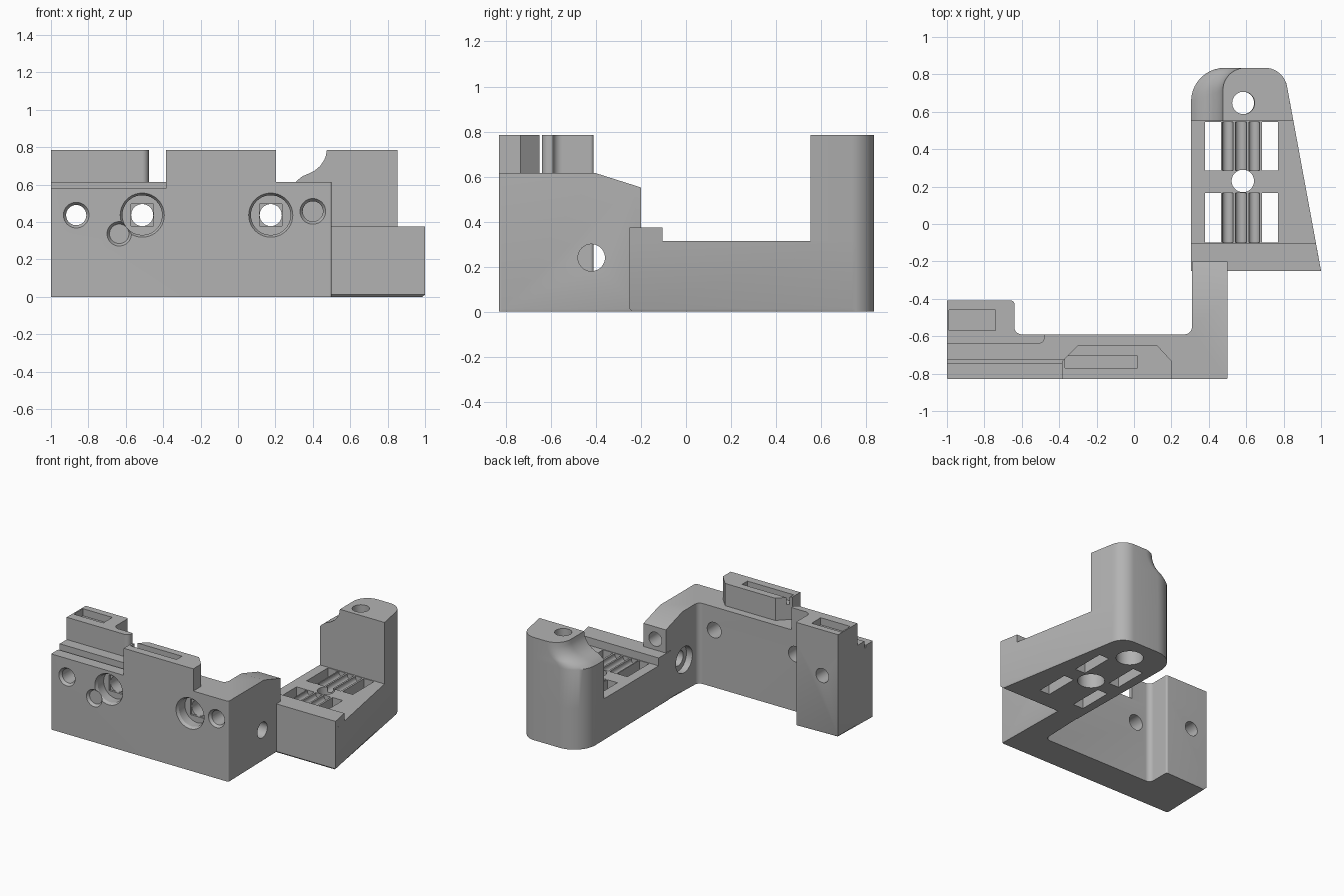
import bpy, bmesh, math
from mathutils import Vector, Matrix

cube = bpy.data.objects.get("Cube")
if cube:
    bpy.data.objects.remove(cube, do_unlink=True)

grey = bpy.data.materials.new("plain grey")
grey.use_nodes = True
colour = (0.45, 0.45, 0.45, 1)
grey.diffuse_color = colour
grey.node_tree.nodes["Principled BSDF"].inputs["Base Color"].default_value = colour


def fillet(corners, steps=10):
    """Turn (x, y, radius) corners into an outline with rounded corners."""
    out = []
    for i, (x, y, r) in enumerate(corners):
        p = Vector((x, y))
        if r == 0:
            out.append(p)
            continue
        a = (Vector(corners[i - 1][:2]) - p).normalized()
        b = (Vector(corners[(i + 1) % len(corners)][:2]) - p).normalized()
        half = a.angle(b) / 2
        centre = p + (a + b).normalized() * r / math.sin(half)
        start = p + a * r / math.tan(half) - centre
        end = p + b * r / math.tan(half) - centre
        sweep = start.angle_signed(end)
        for k in range(steps + 1):
            out.append(centre + Matrix.Rotation(-sweep * k / steps, 2) @ start)
    return out


def make(name, bm):
    bmesh.ops.recalc_face_normals(bm, faces=bm.faces)
    mesh = bpy.data.meshes.new(name)
    bm.to_mesh(mesh)
    bm.free()
    mesh.materials.append(grey)
    ob = bpy.data.objects.new(name, mesh)
    bpy.context.collection.objects.link(ob)
    return ob


def loft(name, levels, chamfer=0):
    """Skin a stack of (outline, z) levels and close both ends."""
    bm = bmesh.new()
    rings = [[bm.verts.new((p[0], p[1], z)) for p in pts] for pts, z in levels]
    n = len(rings[0])
    for low, high in zip(rings, rings[1:]):
        for i in range(n):
            j = (i + 1) % n
            bm.faces.new((low[i], low[j], high[j], high[i]))
    bm.faces.new(rings[0][::-1])
    bm.faces.new(rings[-1])
    if chamfer:
        edges = [e for e in bm.edges if all(v in rings[0] for v in e.verts)]
        bmesh.ops.bevel(bm, geom=edges, offset=chamfer, segments=1, affect='EDGES')
    return make(name, bm)


def prism(name, corners, z0, z1, chamfer=0):
    pts = fillet(corners)
    return loft(name, [(pts, z0), (pts, z1)], chamfer)


def box(x0, x1, y0, y1, z0, z1):
    return prism("cutter", [(x0, y0, 0), (x1, y0, 0), (x1, y1, 0), (x0, y1, 0)], z0, z1)


def rod(axis, start, length, r, r_end=None):
    """Cylinder or cone running along an axis from a start point."""
    bm = bmesh.new()
    bmesh.ops.create_cone(bm, cap_ends=True, segments=40, radius1=r,
                          radius2=r if r_end is None else r_end, depth=length)
    turn = Vector((0, 0, 1)).rotation_difference(Vector(axis)).to_matrix().to_4x4()
    place = Matrix.Translation(Vector(start) + Vector(axis) * length / 2)
    bmesh.ops.transform(bm, matrix=place @ turn, verts=bm.verts)
    return make("cutter", bm)


def cut(ob, cutters):
    for c in cutters:
        mod = ob.modifiers.new("cut", 'BOOLEAN')
        mod.operation, mod.solver, mod.object = 'DIFFERENCE', 'EXACT', c
    graph = bpy.context.evaluated_depsgraph_get()
    mesh = bpy.data.meshes.new_from_object(ob.evaluated_get(graph))
    ob.modifiers.clear()
    ob.data = mesh
    for c in cutters:
        bpy.data.objects.remove(c, do_unlink=True)


X, Y, Z = (1, 0, 0), (0, 1, 0), (0, 0, 1)

# Bracket: front wall with a lug on the right end and an arm on the left end
bracket = prism("bracket", [
    (-1, -.83, .01), (.5, -.83, .01), (.5, -.2, 0), (.31, -.2, 0), (.31, -.59, .04),
    (-.64, -.59, .04), (-.64, -.41, .015), (-1, -.41, 0)], 0, .615, .012)
holes = []
# plain screw holes with a countersunk rim
for x, z in ((-.865, .437), (.4, .457)):
    holes += [rod(Y, (x, -.9, z), .9, .054), rod(Y, (x, -.84, z), .03, .076, .054)]
# counterbored screw holes with a square step
for x in (-.512, .175):
    holes += [rod(Y, (x, -.9, .437), .5, .059),
              rod(Y, (x, -.9, .437), .16, .106),
              rod(Y, (x, -.84, .437), .03, .124, .106),
              box(x - .059, x + .059, -.76, -.725, .378, .496)]
# blind pocket beside a counterbore
holes += [rod(Y, (-.635, -.9, .337), .15, .052),
          rod(Y, (-.635, -.84, .337), .03, .072, .052)]
# cross hole through the arm, wider on the inside
holes += [rod(X, (.25, -.42, .24), .4, .06), rod(X, (.25, -.42, .24), .11, .1)]
# stepped rail and groove along the top front edge
holes += [box(-1.1, -.38, -.9, -.73, .578, .7), box(-1.1, -.38, -.745, -.725, .56, .7)]
cut(bracket, holes)

# sloping top of the arm
slope = box(.2, .6, -.4, -.1, .615, .8)
for v in slope.data.vertices:
    if v.co.z < .7 and v.co.y > -.2:
        v.co.z = .52
cut(bracket, [slope])

# Raised blocks on the bracket, each with a long slot in its top
lug_block = prism("lug_block", [
    (-1, -.64, 0), (-.477, -.64, .035), (-.477, -.59, 0), (-.64, -.59, .04),
    (-.64, -.41, .015), (-1, -.41, 0)], .612, .785)
cut(lug_block, [box(-.99, -.74, -.57, -.46, .73, .9)])
front_block = prism("front_block", [
    (-.385, -.83, 0), (.203, -.83, 0), (.203, -.735, 0), (.125, -.65, 0),
    (-.3, -.65, 0), (-.385, -.735, 0)], .57, .785)
cut(front_block, [box(-.37, .02, -.77, -.705, .73, .9)])

# Platform with a tapering side and a rounded back end
platform = prism("platform", [
    (.305, -.25, 0), (1, -.25, 0), (.8, .835, .12), (.305, .835, .18)], 0, .315, .012)
ledge = prism("platform_ledge", [
    (.305, -.25, 0), (1, -.25, 0), (.973, -.105, 0), (.305, -.105, 0)], .315, .375)

# Tower at the back, its outer top edge scooped in an S curve
profile = [(.305, .315), (.305, .61), (.32, .625), (.345, .645), (.38, .66), (.41, .675),
           (.44, .7), (.46, .73), (.47, .755), (.475, .785)]
levels = []
for x, z in profile:
    radius = .18 - (x - .305) * .35
    levels.append((fillet([(x, .552, 0), (.852, .552, 0), (.8, .835, .12),
                           (x, .835, radius)]), z))
tower = loft("tower", levels)
cut(tower, [rod(Z, (.585, .647, .2), .8, .06)])

# Windows, grooves and stepped bolt holes of the platform
openings = []
for y0, y1 in ((-.1, .165), (.285, .545)):
    for x0 in (.38, .685):
        openings.append(box(x0, x0 + .085, y0, y1, -.1, .5))
    for x in (.502, .572, .642):
        openings.append(rod(Y, (x, y0, .305), y1 - y0, .03))
for y in (.23, .647):
    openings += [rod(Z, (.582, y, -.1), .6, .06), rod(Z, (.582, y, -.1), .22, .095)]
cut(platform, openings)

# Smooth rounded surfaces, keep edges sharp
for ob in (bracket, lug_block, front_block, platform, ledge, tower):
    bpy.ops.object.select_all(action='DESELECT')
    ob.select_set(True)
    bpy.context.view_layer.objects.active = ob
    bpy.ops.object.shade_smooth_by_angle(angle=math.radians(30))
